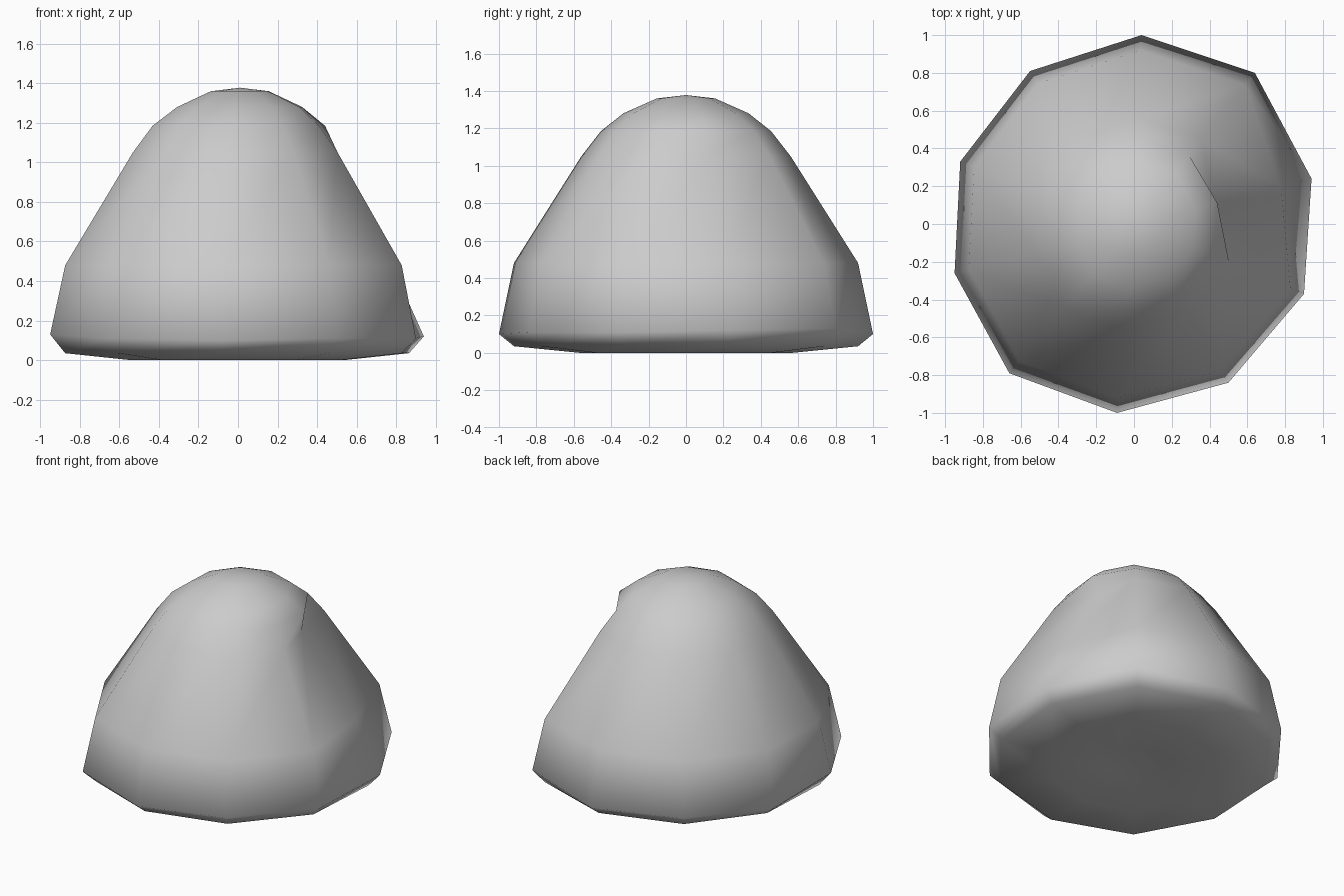
import bpy, bmesh

cube = bpy.data.objects.get("Cube")
if cube:
    bpy.data.objects.remove(cube, do_unlink=True)

# Stone colour
stone = bpy.data.materials.new("stone_grey")
stone.use_nodes = True
stone.diffuse_color = (0.6, 0.6, 0.6, 1)
stone.node_tree.nodes["Principled BSDF"].inputs["Base Color"].default_value = (0.6, 0.6, 0.6, 1)

# Ten-cornered rim (x, y, z), slightly irregular
RIM = [(0.94, 0.24, 0.12), (0.64, 0.80, 0.13), (0.04, 1.00, 0.10),
       (-0.55, 0.81, 0.11), (-0.92, 0.33, 0.10), (-0.95, -0.26, 0.13),
       (-0.66, -0.79, 0.11), (-0.09, -1.00, 0.10), (0.50, -0.84, 0.11),
       (0.90, -0.37, 0.11)]

# Rings from the underside to the crown: (scale of rim, height, x shift)
# A height of None keeps the rim's own heights.
RINGS = [(0.20, 0.012, 0), (0.57, 0.0, 0), (0.92, 0.035, 0), (1.0, None, 0),
         (0.92, 0.48, 0), (0.56, 1.05, 0), (0.455, 1.185, 0),
         (0.335, 1.28, 0.01), (0.155, 1.36, 0.01)]

# Extra scale on the first corner, which makes the dent in the left flank
DENT = {4: 0.90, 5: 0.80, 6: 1.03}

bm = bmesh.new()
rings = []
for i, (s, height, shift) in enumerate(RINGS):
    ring = []
    for j, (x, y, z) in enumerate(RIM):
        k = s * (DENT.get(i, 1) if j == 0 else 1)
        ring.append(bm.verts.new((x * k + shift, y * k, z if height is None else height)))
    rings.append(ring)

# Walls between neighbouring rings
n = len(RIM)
for low, high in zip(rings, rings[1:]):
    for j in range(n):
        k = (j + 1) % n
        bm.faces.new((low[j], low[k], high[k], high[j]))

# Hollow underside centre and rounded crown
bottom = bm.verts.new((0, 0, 0.04))
top = bm.verts.new((0.01, 0, 1.378))
for j in range(n):
    k = (j + 1) % n
    bm.faces.new((bottom, rings[0][k], rings[0][j]))
    bm.faces.new((top, rings[-1][j], rings[-1][k]))

bmesh.ops.recalc_face_normals(bm, faces=bm.faces)
for f in bm.faces:
    f.smooth = True

mesh = bpy.data.meshes.new("rounded_rock")
bm.to_mesh(mesh)
bm.free()
mesh.materials.append(stone)
rock = bpy.data.objects.new("rounded_rock", mesh)
bpy.context.collection.objects.link(rock)
